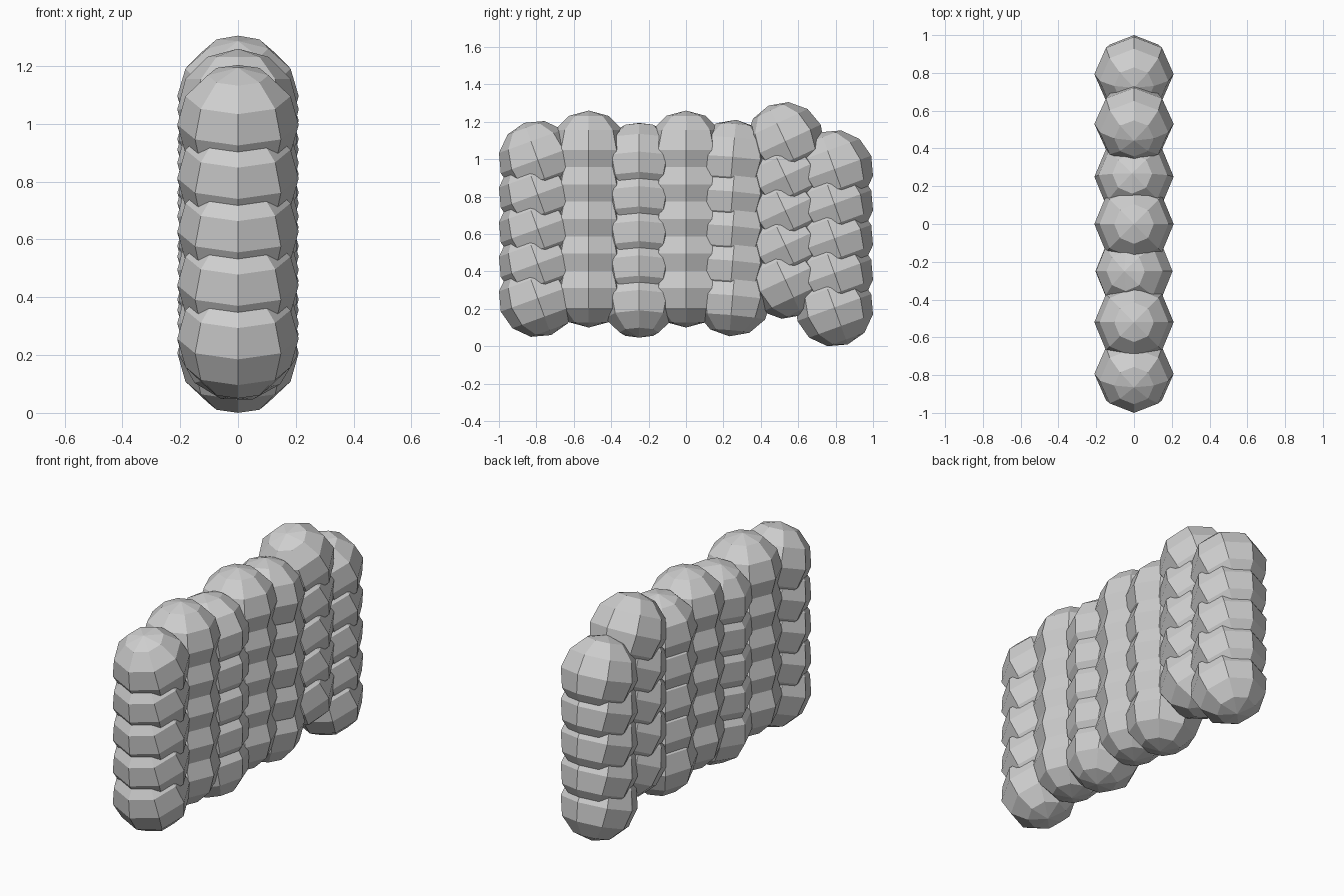
import bpy
from math import radians

cube = bpy.data.objects.get("Cube")
if cube:
    bpy.data.objects.remove(cube, do_unlink=True)

RADIUS = 0.21
SPACING = 0.185
BEADS = 5

# single plain grey
grey = bpy.data.materials.new("light_grey")
grey.use_nodes = True
colour = (0.62, 0.62, 0.62, 1)
grey.diffuse_color = colour
grey.node_tree.nodes["Principled BSDF"].inputs["Base Color"].default_value = colour


def bead(name, y, z, tilt_x, tilt_y):
    """One faceted bead, leaning by the given degrees."""
    bpy.ops.mesh.primitive_uv_sphere_add(
        segments=8, ring_count=6, radius=RADIUS, location=(0, y, z),
        rotation=(radians(tilt_x), radians(tilt_y), 0))
    obj = bpy.context.object
    obj.name = name
    obj.data.materials.append(grey)


# columns from front to back: y, lowest bead centre, lean about x, lean about y
columns = [
    (-0.793, 0.257, 20, 0),
    (-0.52, 0.31, 0, 0),
    (-0.25, 0.25, 0, -14),
    (0.0, 0.31, 0, 0),
    (0.25, 0.262, -5, -3),
    (0.53, 0.356, 25, 0),
    (0.793, 0.207, 20, 0),
]

# stack the overlapping beads of every column
for c, (y, base, tilt_x, tilt_y) in enumerate(columns, 1):
    for row in range(BEADS):
        bead(f"column_{c}_bead_{row + 1}", y, base + row * SPACING, tilt_x, tilt_y)
